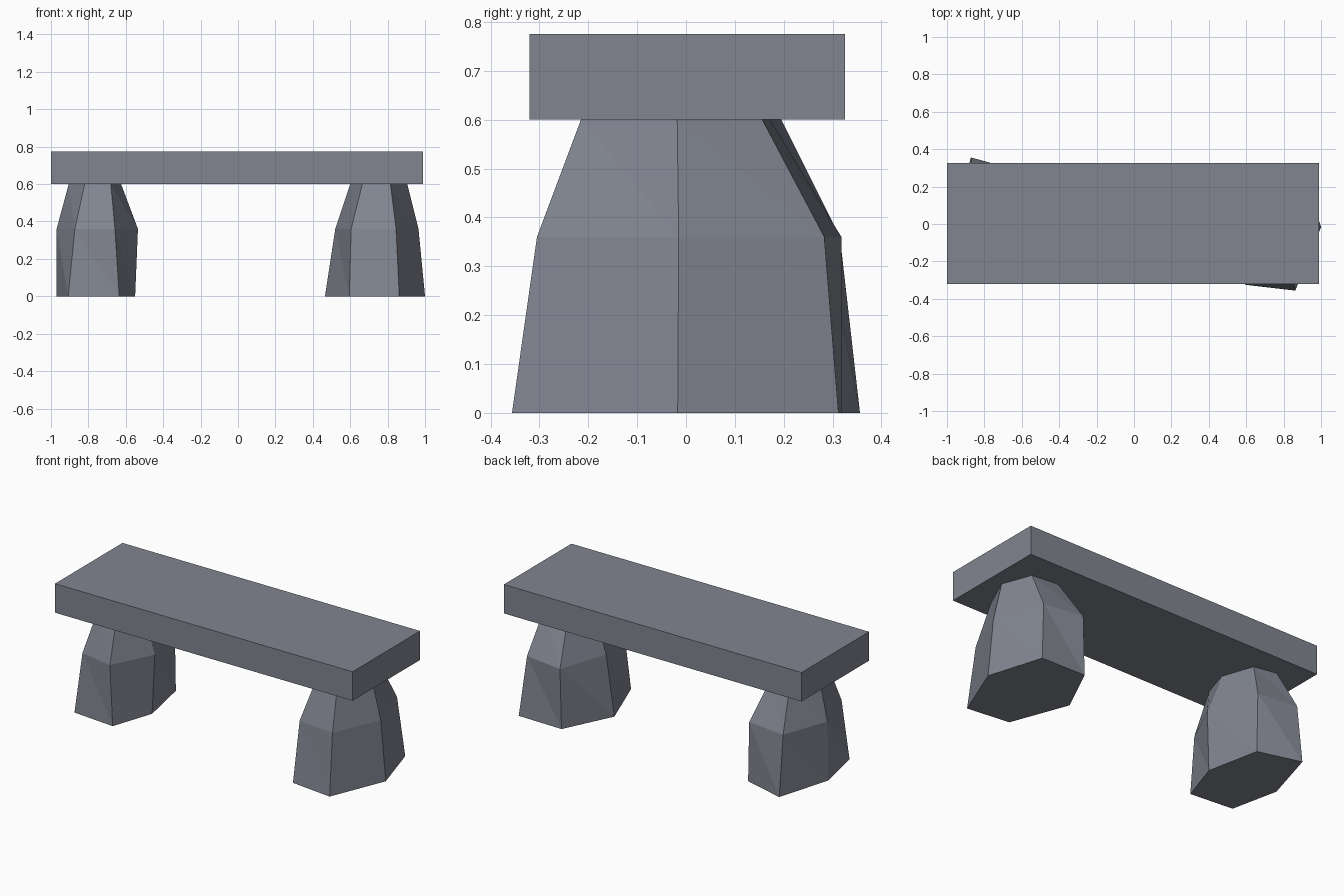
import bpy
import bmesh

cube = bpy.data.objects.get("Cube")
if cube:
    bpy.data.objects.remove(cube)

# One stone colour for every part
stone = bpy.data.materials.new("grey_stone")
stone.use_nodes = True
colour = (0.22, 0.235, 0.28, 1)
stone.diffuse_color = colour
stone.node_tree.nodes["Principled BSDF"].inputs["Base Color"].default_value = colour


def finish(bm, name):
    bmesh.ops.recalc_face_normals(bm, faces=bm.faces)
    mesh = bpy.data.meshes.new(name)
    bm.to_mesh(mesh)
    bm.free()
    mesh.materials.append(stone)
    obj = bpy.data.objects.new(name, mesh)
    bpy.context.collection.objects.link(obj)
    return obj


def loft(name, heights, sections):
    """Join rough six-sided sections, one per height, into a capped stone."""
    bm = bmesh.new()
    rings = [[bm.verts.new((x, y, z)) for x, y in section]
             for z, section in zip(heights, sections)]
    for low, high in zip(rings, rings[1:]):
        for i in range(len(low)):
            j = (i + 1) % len(low)
            # Split each warped side into two flat facets
            bm.faces.new((low[i], low[j], high[i]))
            bm.faces.new((low[j], high[j], high[i]))
    bm.faces.new(rings[0])
    bm.faces.new(rings[-1])
    return finish(bm, name)


# Seat slab
bm = bmesh.new()
bmesh.ops.create_cube(bm, size=1)
for v in bm.verts:
    v.co.x = 0.99 if v.co.x > 0 else -1.0
    v.co.y = 0.325 if v.co.y > 0 else -0.32
    v.co.z = 0.775 if v.co.z > 0 else 0.6
finish(bm, "seat_slab")

# Hewn stone legs: foot, shoulder and top sections
levels = (0, 0.36, 0.6)
loft("left_leg", levels, (
    ((0.465, 0.02), (0.595, -0.325), (0.862, -0.356), (1.0, -0.017), (0.9, 0.312), (0.61, 0.318)),
    ((0.52, 0.02), (0.605, -0.275), (0.845, -0.305), (0.965, -0.015), (0.865, 0.283), (0.62, 0.318)),
    ((0.6, 0.015), (0.665, -0.2), (0.815, -0.215), (0.905, -0.018), (0.84, 0.156), (0.67, 0.172)),
))
loft("right_leg", levels, (
    ((-0.97, 0.025), (-0.908, -0.265), (-0.635, -0.29), (-0.55, -0.035), (-0.615, 0.285), (-0.872, 0.356)),
    ((-0.97, 0.035), (-0.872, -0.24), (-0.658, -0.284), (-0.535, -0.03), (-0.622, 0.285), (-0.87, 0.315)),
    ((-0.905, 0.02), (-0.82, -0.17), (-0.68, -0.19), (-0.625, -0.02), (-0.69, 0.17), (-0.83, 0.195)),
))
